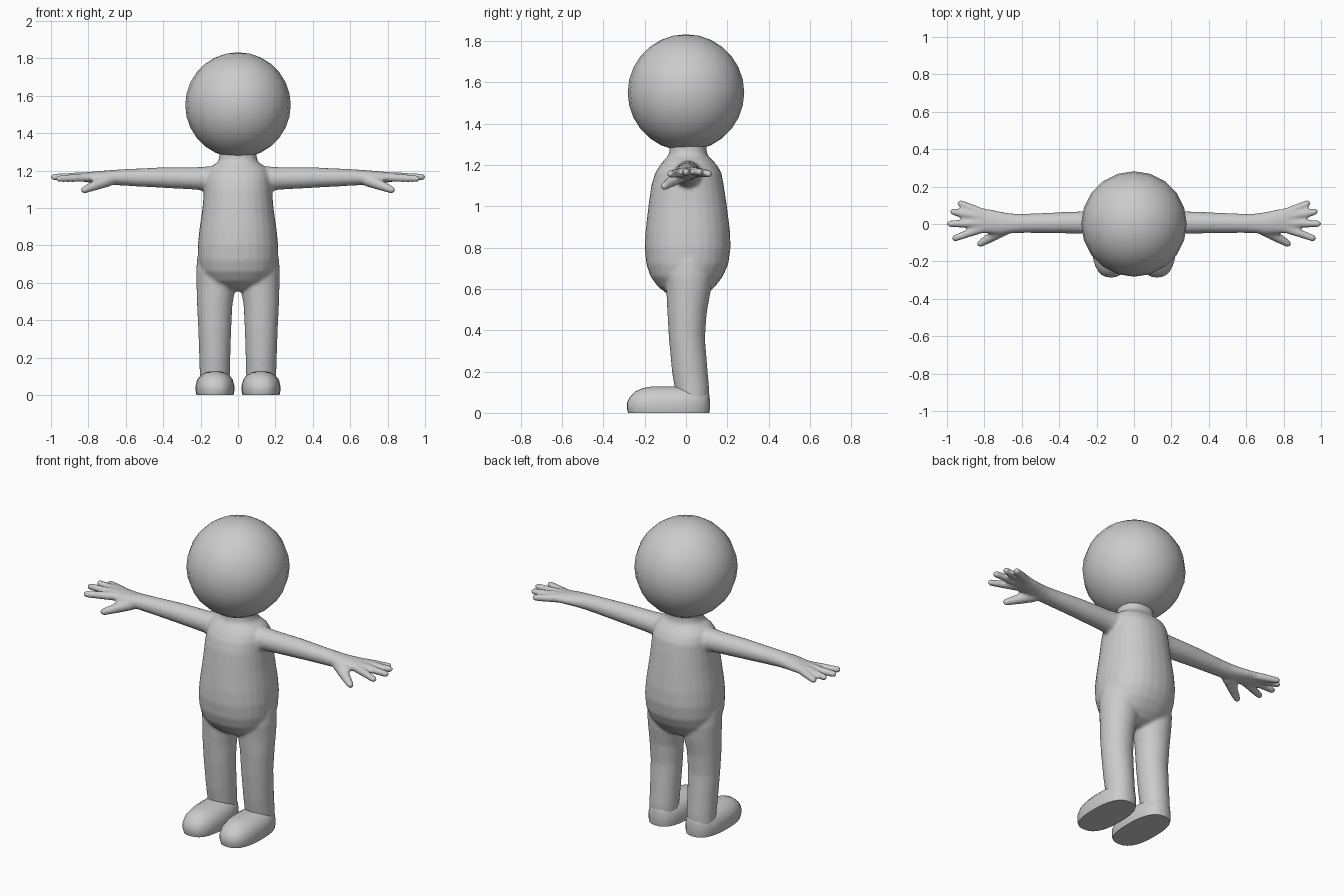
import bpy, bmesh, math
from mathutils import Vector

if "Cube" in bpy.data.objects:
    bpy.data.objects.remove(bpy.data.objects["Cube"])

grey = bpy.data.materials.new("plain grey")
grey.diffuse_color = (0.6, 0.6, 0.6, 1)
grey.use_nodes = True
grey.node_tree.nodes["Principled BSDF"].inputs["Base Color"].default_value = grey.diffuse_color


def add_loft(bm, rings):
    """Skin a list of closed point rings and cap both ends."""
    loops = [[bm.verts.new(p) for p in ring] for ring in rings]
    n = len(loops[0])
    for a, b in zip(loops, loops[1:]):
        for i in range(n):
            j = (i + 1) % n
            bm.faces.new((a[i], a[j], b[j], b[i]))
    bm.faces.new(loops[0][::-1])
    bm.faces.new(loops[-1])


def ring_z(z, x0, x1, y0, y1, n=28, power=1.0):
    """Horizontal rounded ring filling the given bounds."""
    pts = []
    for i in range(n):
        a = 2 * math.pi * i / n
        c, s = math.cos(a), math.sin(a)
        pts.append(((x0 + x1) / 2 + (x1 - x0) / 2 * math.copysign(abs(c) ** power, c),
                    (y0 + y1) / 2 + (y1 - y0) / 2 * math.copysign(abs(s) ** power, s), z))
    return pts


def ring_x(x, y0, y1, z0, z1, n=20):
    """Upright ring around an arm that runs along x."""
    return [(x, p[0], p[1]) for p in ring_z(0, y0, y1, z0, z1, n)]


def add_finger(bm, start, end, r0, r1, n=12):
    """Tapered round-tipped finger."""
    a, b = Vector(start), Vector(end)
    d = (b - a).normalized()
    u = d.cross(Vector((0, 0, 1))).normalized()
    v = u.cross(d)
    length = (b - a).length
    rings = [(0, r0), (length * .5, (r0 + r1) / 2), (length - r1, r1),
             (length - r1 * .5, r1 * .87), (length - r1 * .12, r1 * .45)]
    add_loft(bm, [[a + d * t + (u * math.cos(k * math.tau / n) + v * math.sin(k * math.tau / n)) * r
                   for k in range(n)] for t, r in rings])


def finish(bm, name):
    bmesh.ops.recalc_face_normals(bm, faces=bm.faces)
    me = bpy.data.meshes.new(name)
    bm.to_mesh(me)
    bm.free()
    ob = bpy.data.objects.new(name, me)
    bpy.context.collection.objects.link(ob)
    me.materials.append(grey)
    me.shade_smooth()
    return ob


# Body: torso, legs, arms and fingers fused into one skin
bm = bmesh.new()
torso = [(.555, .05, -.04, .05), (.575, .11, -.09, .10), (.61, .165, -.135, .14),
         (.66, .20, -.172, .178), (.72, .213, -.192, .205), (.80, .215, -.20, .216),
         (.88, .207, -.196, .213), (1.0, .19, -.182, .198), (1.1, .181, -.168, .183),
         (1.16, .177, -.15, .172), (1.20, .165, -.125, .15), (1.225, .14, -.105, .125),
         (1.245, .108, -.085, .105), (1.27, .10, -.08, .10), (1.33, .10, -.08, .10)]
add_loft(bm, [ring_z(z, -w, w, y0, y1, power=.9) for z, w, y0, y1 in torso])

leg = [(.06, .045, .205, -.045, .112), (.12, .043, .205, -.055, .112),
       (.20, .041, .207, -.068, .105), (.36, .036, .213, -.083, .092),
       (.48, .03, .219, -.09, .10), (.58, .012, .222, -.095, .118),
       (.66, .02, .224, -.10, .125), (.74, .04, .218, -.08, .11)]
arm = [(.05, -.06, .075, 1.085, 1.22), (.17, -.06, .075, 1.09, 1.222),
       (.22, -.055, .07, 1.097, 1.218), (.40, -.05, .063, 1.107, 1.217),
       (.58, -.048, .055, 1.117, 1.209), (.65, -.05, .056, 1.121, 1.205),
       (.71, -.058, .066, 1.126, 1.20), (.77, -.052, .08, 1.132, 1.195),
       (.83, -.05, .088, 1.14, 1.188), (.86, -.04, .08, 1.148, 1.18)]
fingers = [((.80, .055, 1.165), (.945, .118, 1.155)), ((.80, .035, 1.168), (.985, .068, 1.165)),
           ((.80, .005, 1.168), (1.003, 0, 1.165)), ((.80, -.02, 1.163), (.975, -.082, 1.155))]
for side in (1, -1):
    part = bmesh.new()
    add_loft(part, [ring_z(*r) for r in leg])
    add_loft(part, [ring_x(*r) for r in arm])
    for start, end in fingers:
        add_finger(part, start, end, .025, .019)
    add_finger(part, (.69, -.025, 1.15), (.838, -.115, 1.09), .036, .02)
    for v in part.verts:
        v.co.x *= side
    tmp = bpy.data.meshes.new("half")
    part.to_mesh(tmp)
    part.free()
    bm.from_mesh(tmp)
    bpy.data.meshes.remove(tmp)
body = finish(bm, "body")
# consistent outward normals are kept per part, then the parts are fused
remesh = body.modifiers.new("fuse", 'REMESH')
remesh.mode = 'VOXEL'
remesh.voxel_size = .009
remesh.use_smooth_shade = True
soften = body.modifiers.new("soften", 'SMOOTH')
soften.factor = .5
soften.iterations = 8

# Head
bm = bmesh.new()
bmesh.ops.create_uvsphere(bm, u_segments=20, v_segments=14, radius=.282)
for v in bm.verts:
    v.co.z += 1.55
finish(bm, "head")

# Feet: flat soles with rounded tops
foot = [(0, .024, .222, -.28, .113), (.02, .02, .226, -.286, .116), (.05, .02, .226, -.286, .116),
        (.08, .027, .219, -.27, .114), (.105, .045, .20, -.243, .11),
        (.12, .07, .176, -.21, .10), (.127, .10, .146, -.17, .08)]
for side, label in ((1, "left_foot"), (-1, "right_foot")):
    bm = bmesh.new()
    add_loft(bm, [[(x * side, y, z) for x, y, z in ring_z(*r, power=.8)] for r in foot])
    ob = finish(bm, label)
    bpy.ops.object.select_all(action='DESELECT')
    ob.select_set(True)
    bpy.context.view_layer.objects.active = ob
    bpy.ops.object.shade_smooth_by_angle(angle=math.radians(50))
